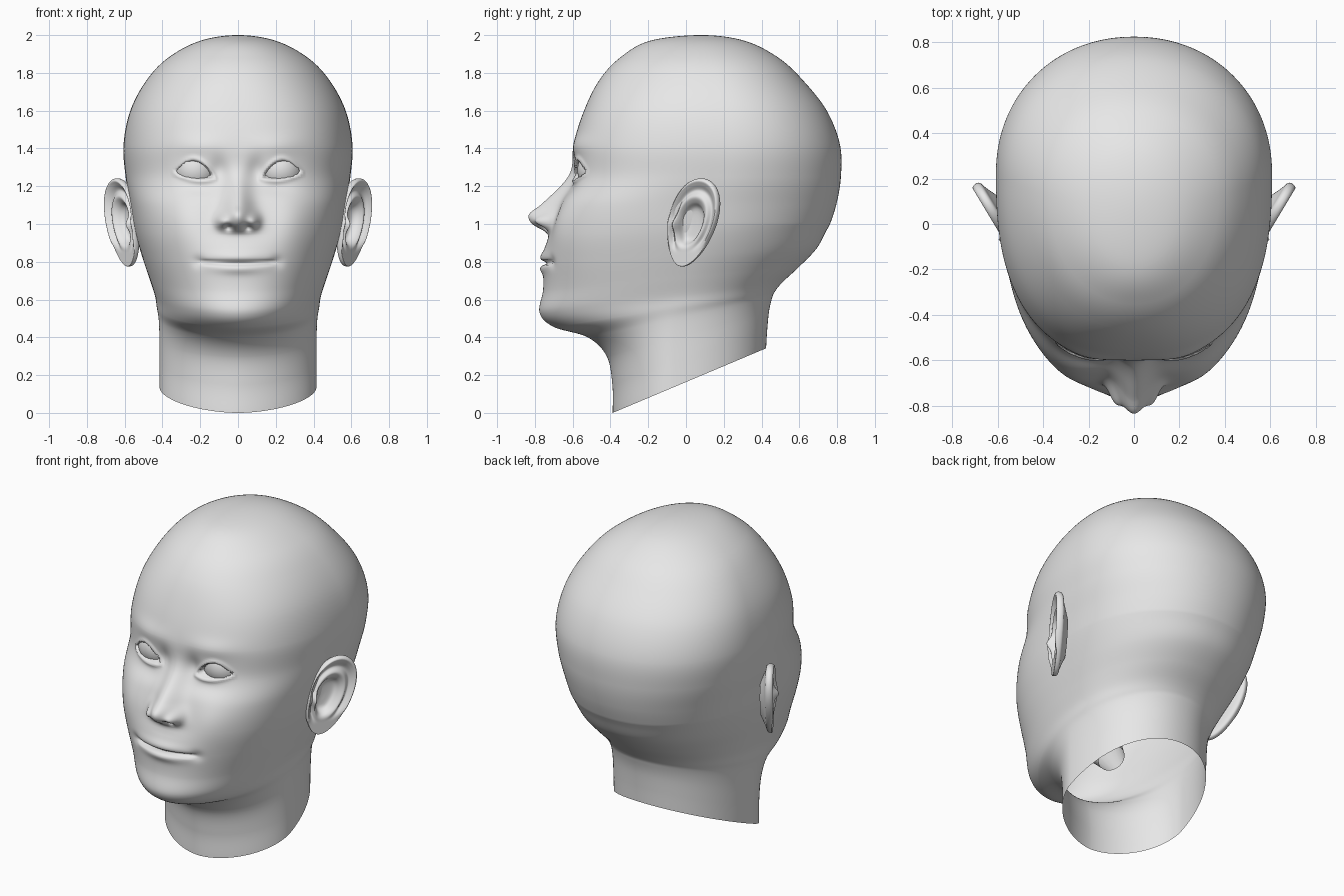
import bpy
import bmesh
from math import sin, cos, pi, exp, hypot, ceil, radians

if "Cube" in bpy.data.objects:
    bpy.data.objects.remove(bpy.data.objects["Cube"], do_unlink=True)

clay = bpy.data.materials.new("light grey clay")
clay.use_nodes = True
clay.diffuse_color = (0.8, 0.8, 0.8, 1)
clay.node_tree.nodes["Principled BSDF"].inputs["Base Color"].default_value = clay.diffuse_color


def spline(rows, i, t):
    """Catmull-Rom point between rows[i] and rows[i + 1]; rows[0] and rows[-1] only guide."""
    result = []
    for a, b, c, d in zip(rows[i - 1], rows[i], rows[i + 1], rows[i + 2]):
        result.append(b + t / 2 * (c - a + t * (2 * a - 5 * b + 4 * c - d + t * (3 * (b - c) + d - a))))
    return result


def beyond_end(rows):
    return tuple(2 * a - b for a, b in zip(rows[-1], rows[-2]))


def bump(*offsets):
    """Bell curve of (offset, size) pairs."""
    return exp(-sum((o / s) ** 2 for o, s in offsets))


def smoothstep(lo, hi, v):
    v = min(1, max(0, (v - lo) / (hi - lo)))
    return v * v * (3 - 2 * v)


def loft(name, rings, cap_first=False, cap_last=False, closed_shell=False):
    """Skin a stack of equal closed rings."""
    bm = bmesh.new()
    loops = [[bm.verts.new(p) for p in ring] for ring in rings]
    count = len(loops[0])
    for upper, lower in zip(loops, loops[1:]):
        for j in range(count):
            k = (j + 1) % count
            bm.faces.new((upper[j], lower[j], lower[k], upper[k]))
    if cap_first:
        bm.faces.new(loops[0])
    if cap_last:
        bm.faces.new(loops[-1][::-1])
    if closed_shell:
        bmesh.ops.recalc_face_normals(bm, faces=bm.faces)
    for face in bm.faces:
        face.smooth = True
    mesh = bpy.data.meshes.new(name)
    bm.to_mesh(mesh)
    bm.free()
    mesh.materials.append(clay)
    obj = bpy.data.objects.new(name, mesh)
    bpy.context.collection.objects.link(obj)
    return obj


# Skull, face and neck sections: front z, front y, back y, half width, widest y, front squareness
sections = [
    (1.97, .31, -.19, -.2, .08, 2),
    (2, .08, .08, 0, .08, 2),
    (1.97, -.19, .31, .2, .08, 2),
    (1.88, -.35, .49, .37, .12, 2.1),
    (1.76, -.46, .62, .485, .16, 2.2),
    (1.6, -.54, .745, .57, .2, 2.4),
    (1.42, -.595, .815, .606, .22, 2.5),
    (1.25, -.605, .82, .595, .2, 2.6),
    (1.1, -.66, .795, .57, .15, 2.9),
    (.95, -.7, .745, .545, .1, 2.8),
    (.8, -.735, .69, .51, .05, 2.5),
    (.65, -.755, .595, .47, 0, 2.2),
    (.53, -.775, .51, .44, -.02, 2),
    (.455, -.7, .47, .43, -.04, 1.9),
    (.4, -.52, .455, .42, -.06, 1.9),
    (.3, -.42, .44, .416, -.07, 1.85),
    (.15, -.39, .43, .415, -.07, 1.8),
    (0, -.388, .424, .415, -.07, 1.8),
]
sections.append(beyond_end(sections))

# Height of the nose ridge, from the lip upward in equal steps
NOSE_LOW, NOSE_STEP = .85, .05
nose_ridge = [(h,) for h in (0, 0, .02, .12, .155, .11, .075, .045, .02, .005, 0, 0)]


def nose(ax, z):
    place = (z - NOSE_LOW) / NOSE_STEP
    i = int(place)
    if place < 1 or i > len(nose_ridge) - 3:
        return 0
    width = .085 - .12 * (z - 1)
    ridge = spline(nose_ridge, i, place - i)[0] * bump((ax, width))
    wing = .05 * bump((ax - .085, .033), (z - 1.015, .035))
    nostril = .04 * bump((ax - .05, .022), (z - .983, .014))
    return ridge + wing - nostril


def mouth(ax, z):
    line = .792 + .008 * (ax / .2) ** 2
    reach = 1 - smoothstep(.16, .22, ax)
    mound = .03 * bump((ax, .2), (z - .85, .12))
    lips = .012 * bump((ax, .13), (z - line - .035, .025))
    lips += .014 * bump((ax, .12), (z - line + .03, .025))
    crease = .03 * reach * bump((z - line, .01))
    corner = .012 * bump((ax - .21, .03), (z - .8, .03))
    return mound + lips - crease - corner


def eye_area(ax, z):
    u = (ax - .228) / .1
    middle = 1.262 + .013 * u
    arch = 1 - u * u
    inside = min(middle + .07 * arch - z, z - middle + .02 * arch)
    opening = .05 * smoothstep(-.004, .008, inside)
    lid = .01 * bump((inside + .012, .012)) * (abs(u) < 1.2)
    inner_hollow = .025 * bump((ax - .1, .05), (z - 1.28, .07))
    lower_hollow = .014 * bump((ax - .2, .1), (z - 1.19, .04))
    brow = .012 * bump((ax - .22, .13), (z - 1.42, .05))
    return brow + lid - opening - inner_hollow - lower_hollow


def cheek(ax, z):
    return .028 * bump((ax - .28, .13), (z - 1, .15))


def head_ring(zf, yf, yb, w, yc, n, count=256):
    zb = zf + .342 * max(0, 1 - zf)
    ring = []
    for j in range(count):
        u = 2 * pi * j / count
        angle = u - .62 * sin(u) * (1 + cos(u)) / 2
        front = cos(angle) > 0
        depth, power = (yc - yf, n) if front else (yb - yc, 2.1)
        r = (abs(sin(angle) / w) ** power + abs(cos(angle) / depth) ** power) ** (-1 / power)
        x, y = r * sin(angle), yc - r * cos(angle)
        z = zf + (zb - zf) * (y - yf) / (yb - yf)
        if front and .55 < z < 1.65:
            ax = abs(x)
            fade = smoothstep(0, .4, cos(angle))
            y -= fade * (nose(ax, z) + mouth(ax, z) + eye_area(ax, z) + cheek(ax, z))
        ring.append((x, y, z))
    return ring


rings = []
for i in range(1, len(sections) - 2):
    a, b = sections[i], sections[i + 1]
    steps = ceil(hypot(a[0] - b[0], a[1] - b[1]) / .011)
    rings += [head_ring(*spline(sections, i, max(k / steps, .02))) for k in range(steps)]
rings.append(head_ring(*sections[-2]))
loft("head_and_neck", rings, cap_first=True)

# Ear relief from the bowl over the rim to the back: radius, height
ear_relief = [(0, -.046), (.06, -.045), (.36, -.038), (.5, -.004), (.62, .012), (.75, -.006),
              (.87, .012), (.95, .022), (1, .006), (.97, -.018), (.8, -.03), (.4, -.065)]
ear_relief.append(beyond_end(ear_relief))


def ear_ring(r, h, on_front, side, count=64):
    ring = []
    for j in range(count):
        a = 2 * pi * j / count
        across = .118 * cos(a) * (1 + .16 * sin(a))
        up = .232 * sin(a)
        y = .035 + r * across + .27 * r * up - .025 * (1 - r)
        z = 1.008 + r * up - .2 * r * across - .02 * (1 - r)
        height = h
        if on_front:
            lobe = smoothstep(.08, .16, 1.008 - z)
            height += lobe * (.008 - h)
            height += .03 * bump((y + .055, .025), (z - 1, .035))
        ring.append((side * (.59 + .6 * y + .857 * height), y - .515 * height, z))
    return ring


for side, label in ((1, "left"), (-1, "right")):
    rings = []
    for i in range(1, len(ear_relief) - 2):
        for k in range(5):
            r, h = spline(ear_relief, i, k / 5)
            rings.append(ear_ring(r, h, i < 8, side))
    loft(label + "_ear", rings, cap_first=True, cap_last=True, closed_shell=True)

    # Eyeball behind the lids
    bpy.ops.mesh.primitive_uv_sphere_add(segments=48, ring_count=24, radius=.12,
                                         location=(side * .225, -.455, 1.285))
    eye = bpy.context.object
    eye.name = label + "_eyeball"
    eye.data.materials.append(clay)
    bpy.ops.object.shade_smooth()

# Open throat tube inside the neck
bpy.ops.mesh.primitive_cone_add(vertices=24, radius1=.08, radius2=.16, depth=.35, end_fill_type='NOTHING',
                                location=(0, -.3, .66), rotation=(radians(35), 0, 0))
throat = bpy.context.object
throat.name = "throat"
throat.data.materials.append(clay)
bpy.ops.object.shade_smooth()
